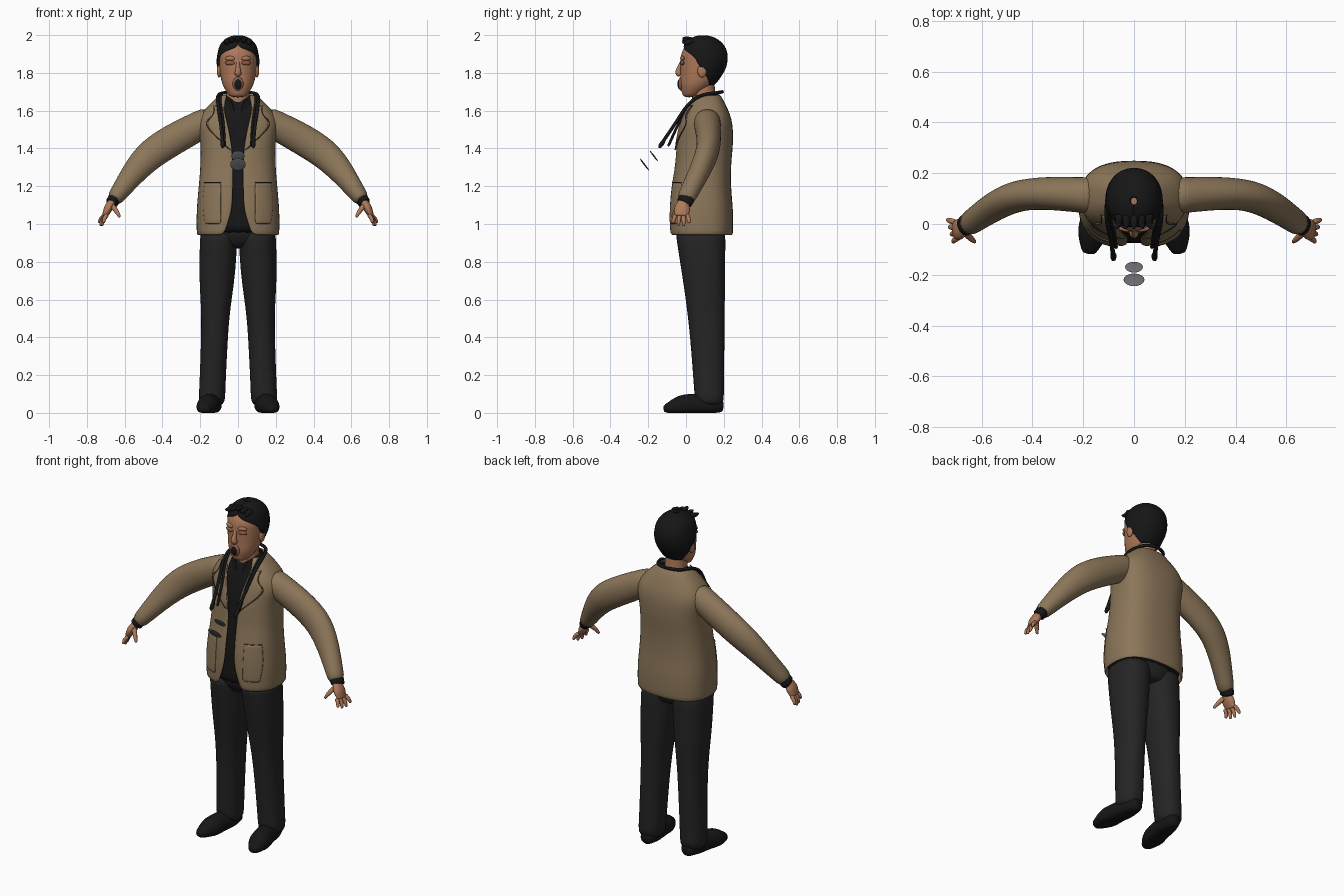
import bpy
from math import sin, cos, pi, copysign
from mathutils import Vector

default_cube = bpy.data.objects.get("Cube")
if default_cube:
    bpy.data.objects.remove(default_cube, do_unlink=True)


def material(name, red, green, blue):
    made = bpy.data.materials.new(name)
    made.use_nodes = True
    made.diffuse_color = (red, green, blue, 1)
    shader = made.node_tree.nodes["Principled BSDF"]
    shader.inputs["Base Color"].default_value = made.diffuse_color
    shader.inputs["Roughness"].default_value = .8
    return made


TAN = material("tan_cloth", .26, .18, .1)
SKIN = material("skin", .42, .19, .1)
SHADED_SKIN = material("shaded_skin", .27, .11, .06)
CHARCOAL = material("charcoal_cloth", .018, .018, .018)
BLACK = material("black", .008, .008, .008)
SEAM = material("dark_seam", .07, .045, .025)
GREY = material("grey_metal", .16, .16, .17)


def blend(keys, t):
    """Smooth curve through evenly spaced keys, with t running from start to end."""
    if len(keys) == 1:
        return keys[0]
    place = t * (len(keys) - 1)
    i = min(int(place), len(keys) - 2)
    f = place - i
    a, b = keys[i], keys[i + 1]
    before = keys[i - 1] if i else a * 2 - b
    after = keys[i + 2] if i + 2 < len(keys) else b * 2 - a
    return a + (b - before + (before * 2 - a * 5 + b * 4 - after
                              + ((a - b) * 3 + after - before) * f) * f) * (f / 2)


def power(value, exponent):
    return copysign(abs(value) ** exponent, value)


def make(name, verts, rows, count, mat, closed=True, capped=True, mirror=False, thick=0):
    """Bridge rows of points into a smooth skin."""
    faces = []
    for start in range(0, (rows - 1) * count, count):
        for j in range(count if closed else count - 1):
            k = (j + 1) % count
            faces.append((start + j, start + k, start + count + k, start + count + j))
    if closed and capped:
        faces.append(tuple(reversed(range(count))))
        faces.append(tuple(range(len(verts) - count, len(verts))))
    mesh = bpy.data.meshes.new(name)
    mesh.from_pydata(verts, [], faces)
    mesh.materials.append(mat)
    mesh.polygons.foreach_set("use_smooth", [True] * len(faces))
    part = bpy.data.objects.new(name, mesh)
    bpy.context.collection.objects.link(part)
    if thick:
        shell = part.modifiers.new("thickness", "SOLIDIFY")
        shell.thickness, shell.offset = thick, -1
    smooth = part.modifiers.new("smooth", "SUBSURF")
    smooth.levels = smooth.render_levels = 1
    if mirror:
        part.modifiers.new("mirror", "MIRROR")


def loft(name, mat, z, width, front, back, square=.9, centre=(0,), cut=None,
         inset=0, tilt=0, dome=False, rows=15, count=28, **options):
    """Stack rounded sections; cut is the half angle left open at the front."""
    verts = []
    for row in range(rows):
        t = row / (rows - 1)
        if dome:
            t = sin(t * pi / 2)
        size = max(.02, 1 - t ** 6) ** .5 if dome else 1
        near, far = blend(front, t) + inset, blend(back, t) - inset
        wide, deep = (blend(width, t) - inset) * size, (far - near) / 2 * size
        opening = max(0, blend(cut, t)) if cut else 0
        for j in range(count):
            turn = opening + (pi - opening) * 2 * j / (count - 1 if cut else count)
            y = -deep * power(cos(turn), square)
            verts.append((blend(centre, t) + wide * power(sin(turn), square),
                          (near + far) / 2 + y, blend(z, t) + tilt * y))
    make(name, verts, rows, count, mat, closed=not cut, **options)


def tube(name, mat, path, radius, flat=(1,), side=(0, 1, 0), floor=-1, rows=13, count=12, **options):
    """Sweep an ellipse along a smooth path; flat is its height against its width."""
    path = [Vector(p) for p in path]
    verts = []
    for row in range(rows):
        t = row / (rows - 1)
        ahead = (blend(path, min(1, t + .01)) - blend(path, max(0, t - .01))).normalized()
        across = Vector(side)
        across = (across - ahead * across.dot(ahead)).normalized()
        over = ahead.cross(across) * blend(flat, t)
        for j in range(count):
            turn = 2 * pi * j / count
            p = blend(path, t) + (across * cos(turn) + over * sin(turn)) * blend(radius, t)
            p.z = max(p.z, floor)
            verts.append(p)
    make(name, verts, rows, count, mat, **options)


def on_front(shape, x, z, lift=0):
    """Point on the front of a lofted shape, raised a little."""
    low, high = shape["z"]
    t = (z - low) / (high - low)
    wide, near, far = [blend(shape[key], t) for key in ("width", "front", "back")]
    s = min(1, abs(x) / wide) ** (1 / shape["square"])
    depth = (far - near) / 2 * (1 - s * s) ** (shape["square"] / 2)
    return Vector((x, (near + far) / 2 - depth - lift, z))


def ball(name, mat, place, size, turn=(0, 0, 0)):
    bpy.ops.mesh.primitive_uv_sphere_add(segments=20, ring_count=12, location=place, rotation=turn)
    part = bpy.context.object
    part.name, part.scale = name, size
    part.data.materials.append(mat)
    bpy.ops.object.shade_smooth()


# Jacket body over a shirt
body = dict(z=(.94, 1.69), square=.78,
            width=(.22, .22, .21, .2, .2, .21, .09),
            front=(-.09, -.09, -.08, -.06, -.05, -.02, .04),
            back=(.25, .25, .24, .24, .25, .24, .18))
loft("jacket_body", TAN, **body, cut=(.25, .09, .07, .07, .11, .22, .6), thick=.012)
loft("shirt", BLACK, **body, inset=.014)

# Sleeves and cuffs
wrist = Vector((.667, -.01, 1.115))
tube("sleeves", TAN, [(.13, .11, 1.56), (.37, .12, 1.43), (.51, .09, 1.32), wrist],
     radius=(.075, .065, .06, .048), flat=(1, 1.3, 1.25, .85), count=16, mirror=True)
tube("cuffs", BLACK, [wrist + Vector((-.02, .02, .03)), wrist + Vector((.006, -.004, -.01))],
     radius=(.044,), flat=(.8,), rows=4, mirror=True)


# Thin cloth patches that follow the jacket front
def patch(name, low, high, inner, outer, rows=9, count=6):
    verts, edge = [], []
    for row in range(rows):
        t = row / (rows - 1)
        z = low + (high - low) * t
        start, end = blend(inner, t), blend(outer, t)
        verts += [on_front(body, start + (end - start) * j / (count - 1), z, .005)
                  for j in range(count)]
        edge.append(verts[-1])
    make(name, verts, rows, count, TAN, closed=False, mirror=True, thick=.008)
    return edge, verts[-count:]


lapel_edge, _ = patch("lapels", 1.39, 1.63, (.03, .05, .08), (.04, .09, .14, .17, .13, .13))
_, pocket_top = patch("pockets", 1, 1.22, (.09,), (.18, .19, .18))
for name, line in (("lapel_seams", lapel_edge), ("pocket_seams", pocket_top)):
    tube(name, SEAM, line, radius=(.0025,), side=(0, -1, .2), rows=20, count=6, mirror=True)

# Trousers and shoes
loft("trouser_legs", CHARCOAL, z=(.03, .98), width=(.07, .07, .075, .095, .1),
     front=(.05, .01, -.06), back=(.2, .21), centre=(.14, .1), mirror=True)
loft("trouser_seat", CHARCOAL, z=(.87, 1.02), width=(.11, .18, .19),
     front=(0, -.05, -.05), back=(.18, .21, .21), rows=6)
tube("shoes", BLACK, [(.13, .2, .04), (.15, .04, .04), (.18, -.12, .02)],
     radius=(.035, .056, .058, .06, .025), flat=(1, 1.1, .8), side=(1, 0, 0), floor=0, mirror=True)

# Hands
tube("palms", SKIN, [(.65, 0, 1.14), (.68, -.018, 1.095), (.707, -.024, 1.04)],
     radius=(.03, .034, .044, .036), flat=(.8, .4), mirror=True)
for i in range(4):
    base = Vector((.704 - .004 * i, .008 - .021 * i, 1.05))
    tip = base + Vector((.032 - .004 * i, .01 - .009 * i, -.063 + .015 * (i - 1.5) ** 2 / 2))
    knuckle = (base + tip) / 2 + Vector((.006, 0, 0))
    tube(f"finger_{i + 1}", SKIN, [base, knuckle, tip], radius=(.012, .012, .007),
         rows=6, count=8, mirror=True)
tube("thumbs", SKIN, [(.668, -.03, 1.1), (.642, -.058, 1.065), (.625, -.072, 1.035)],
     radius=(.016, .013, .007), rows=6, count=8, mirror=True)

# Head, neck and face
skull = dict(z=(1.67, 1.98), square=.95, width=(.04, .08, .095, .1, .1, .05),
             front=(-.015, -.03, -.03, -.03, -.02, .03), back=(.05, .14, .19, .2, .2, .15))
loft("head", SKIN, **skull)
tube("neck", SKIN, [(0, .1, 1.58), (0, .09, 1.76)], radius=(.075, .065, .062), side=(1, 0, 0))
tube("nose", SKIN, [(0, -.018, 1.87), (0, -.04, 1.81), (0, -.026, 1.788)],
     radius=(.008, .012, .019, .014), side=(1, 0, 0))
for side, s in (("left", 1), ("right", -1)):
    ball(side + "_ear", SKIN, (s * .1, .085, 1.81), (.012, .024, .034))
    for feature, z, mat in (("_brow", 1.877, SKIN), ("_eyelid", 1.853, SHADED_SKIN)):
        ball(side + feature, mat, on_front(skull, s * .043, z), (.027, .009, .012), (0, 0, s * .3))
ball("lips", SHADED_SKIN, (0, -.028, 1.743), (.029, .013, .036))
ball("open_mouth", BLACK, (0, -.035, 1.741), (.02, .01, .027))

# Hair, open over the face, with a tufted fringe
loft("hair", BLACK, z=(1.73, 2), width=(.07, .11, .115, .11), front=(.05, -.03, -.035, -.03),
     back=(.15, .21, .225, .21), cut=(2.1, 1.7, 1.4, 1.1, 0, 0), square=.95, dome=True, thick=.018)
for i in range(5):
    x = .03 * (i - 2)
    drop = abs(x) / 3
    tube(f"hair_tuft_{i + 1}", BLACK, [(x, .04, 1.97), (x, 0, 1.98 - drop), (x * 1.2, -.02, 1.985 - drop)],
         radius=(.018, .015, .004), side=(1, 0, 0), rows=6, count=8)

# Shirt collar
loft("shirt_collar", BLACK, z=(1.595, 1.675), width=(.105, .08), front=(0, .015), back=(.19, .17),
     cut=(.12, .2, .45), tilt=.25, rows=6, thick=.01)

# Neck cords with tips, and two loose discs
up = dict(side=(0, 0, 1), rows=24, count=8, mirror=True)
tube("outer_cords", BLACK, [(.08, -.14, 1.41), (.09, -.065, 1.52), (.105, .01, 1.63),
                            (.105, .08, 1.68), (.07, .165, 1.695), (0, .195, 1.7)], radius=(.01,), **up)
tube("inner_cords", BLACK, [(.07, -.095, 1.41), (.08, -.03, 1.55), (.095, .03, 1.65), (.09, .08, 1.68)],
     radius=(.008,), **up)
for side, s in (("left", 1), ("right", -1)):
    ball(side + "_cord_tip", BLACK, (s * .081, -.128, 1.425), (.012, .012, .028), (-.6, 0, 0))
for name, y, z, radius in (("upper_disc", -.17, 1.36, .035), ("lower_disc", -.22, 1.315, .041)):
    ball(name, GREY, (0, y, z), (radius, radius, .004), (-.92, 0, 0))
